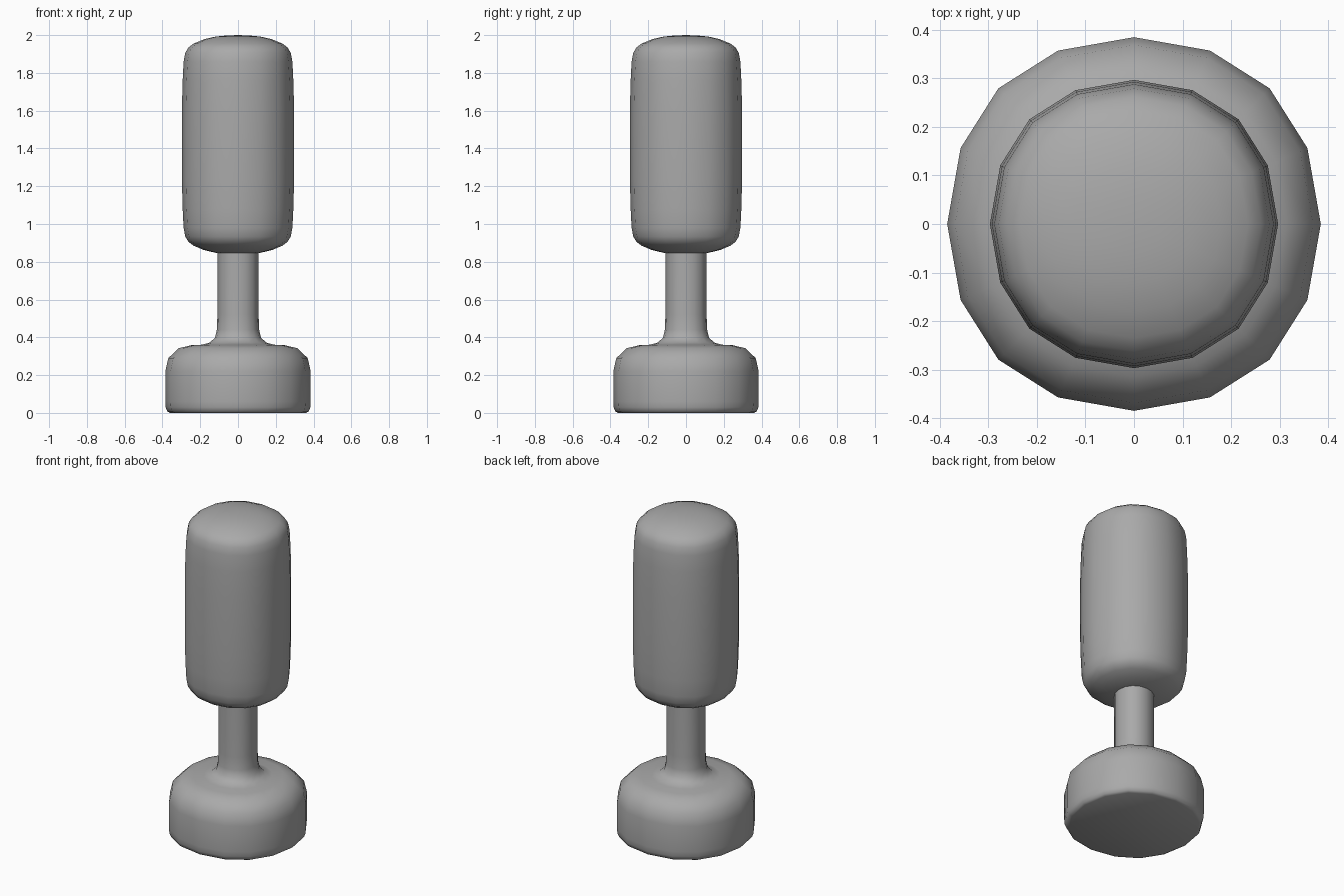
import bpy, bmesh, math

if "Cube" in bpy.data.objects:
    bpy.data.objects.remove(bpy.data.objects["Cube"])

SIDES = 16

grey = bpy.data.materials.new("plain grey")
grey.diffuse_color = (0.4, 0.4, 0.4, 1)
grey.use_nodes = True
grey.node_tree.nodes["Principled BSDF"].inputs["Base Color"].default_value = grey.diffuse_color


def ring_point(r, k):
    # slightly squared-off circle, fullest on the diagonals
    a = 2 * math.pi * k / SIDES
    r *= 1 + 0.027 * math.sin(2 * a) ** 2
    a += 0.02 * math.sin(4 * a)
    return r * math.cos(a), r * math.sin(a)


def lathe(name, profile):
    # profile runs bottom to top as (radius, height); radius 0 makes a pole
    bm = bmesh.new()
    rings = []
    for r, z in profile:
        if r == 0:
            rings.append([bm.verts.new((0, 0, z))] * SIDES)
        else:
            rings.append([bm.verts.new((*ring_point(r, k), z)) for k in range(SIDES)])
    for low, high in zip(rings, rings[1:]):
        for k in range(SIDES):
            j = (k + 1) % SIDES
            corners = [low[k], low[j], high[j], high[k]]
            bm.faces.new(list(dict.fromkeys(corners)))
    bmesh.ops.recalc_face_normals(bm, faces=bm.faces)
    mesh = bpy.data.meshes.new(name)
    bm.to_mesh(mesh)
    bm.free()
    mesh.materials.append(grey)
    obj = bpy.data.objects.new(name, mesh)
    bpy.context.collection.objects.link(obj)
    bpy.ops.object.select_all(action='DESELECT')
    obj.select_set(True)
    bpy.context.view_layer.objects.active = obj
    bpy.ops.object.shade_smooth_by_angle(angle=math.radians(50))
    return obj


# foot with a filleted neck rising into the head
lathe("base_and_neck", [
    (0, 0), (0.36, 0.0), (0.375, 0.008), (0.383, 0.03), (0.385, 0.06),
    (0.385, 0.22), (0.369, 0.29), (0.315, 0.342), (0.25, 0.358), (0.19, 0.361),
    (0.15, 0.372), (0.122, 0.398), (0.112, 0.44), (0.109, 0.52), (0.109, 0.87),
    (0, 0.87)])

# rounded cylindrical head, symmetric about its middle height
MID = 1.42
upper = [(0.297, 0.19), (0.293, 0.34), (0.288, 0.44), (0.279, 0.487),
         (0.262, 0.515), (0.235, 0.535), (0.18, 0.558), (0.12, 0.572),
         (0.06, 0.578), (0, 0.58)]
lathe("head", [(r, MID - h) for r, h in reversed(upper)] + [(r, MID + h) for r, h in upper])
